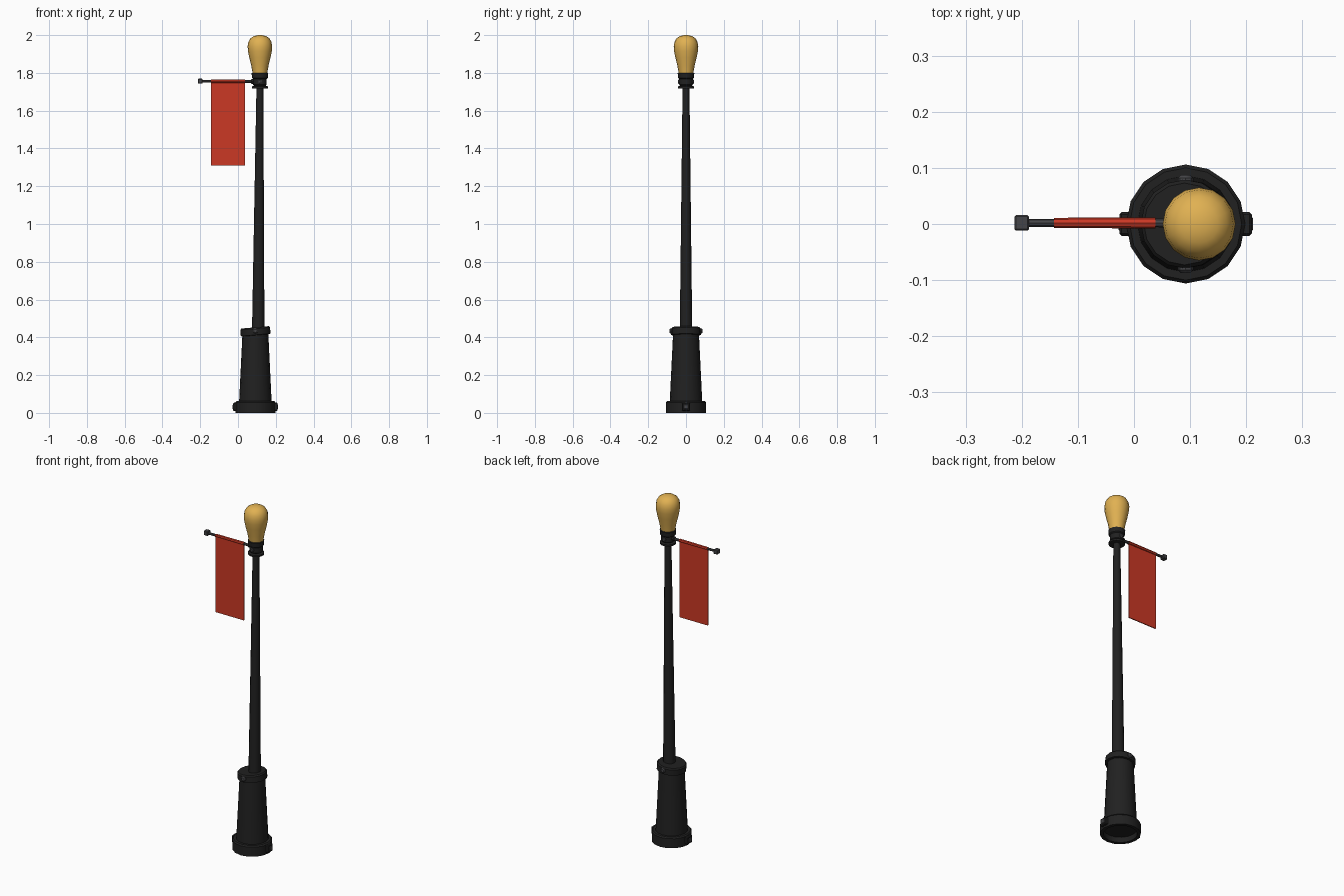
import bpy, bmesh
from math import cos, sin, pi, radians
from mathutils import Matrix, Vector

cube = bpy.data.objects.get("Cube")
if cube:
    bpy.data.objects.remove(cube)


def material(name, rgb):
    m = bpy.data.materials.new(name)
    m.use_nodes = True
    m.diffuse_color = (*rgb, 1)
    m.node_tree.nodes["Principled BSDF"].inputs["Base Color"].default_value = (*rgb, 1)
    return m


IRON = material("black iron", (0.015, 0.015, 0.015))
STEEL = material("dark steel", (0.06, 0.06, 0.065))
RED = material("red cloth", (0.6, 0.04, 0.018))
GLOW = material("amber glass", (0.75, 0.44, 0.085))


def finish(name, bm, mat, matrix=Matrix(), smooth=None):
    bmesh.ops.recalc_face_normals(bm, faces=bm.faces)
    me = bpy.data.meshes.new(name)
    bm.to_mesh(me)
    bm.free()
    me.materials.append(mat)
    ob = bpy.data.objects.new(name, me)
    ob.matrix_world = matrix
    bpy.context.collection.objects.link(ob)
    if smooth:
        bpy.ops.object.select_all(action="DESELECT")
        ob.select_set(True)
        bpy.context.view_layer.objects.active = ob
        bpy.ops.object.shade_smooth_by_angle(angle=radians(smooth))
    return ob


def lathe(name, profile, mat, matrix, sides=16, closed=False, smooth=35):
    """Revolve (radius, height) points; closed joins the last ring to the first."""
    bm = bmesh.new()
    rings = [[bm.verts.new((r * cos(2 * pi * i / sides), r * sin(2 * pi * i / sides), z))
              for i in range(sides)] for r, z in profile]
    pairs = list(zip(rings, rings[1:]))
    if closed:
        pairs.append((rings[-1], rings[0]))
    else:
        bm.faces.new(rings[0])
        bm.faces.new(rings[-1])
    for a, b in pairs:
        for i in range(sides):
            j = (i + 1) % sides
            bm.faces.new((a[i], a[j], b[j], b[i]))
    return finish(name, bm, mat, matrix, smooth)


def box(name, center, size, mat, bevel=0.0):
    bm = bmesh.new()
    bmesh.ops.create_cube(bm, size=1, matrix=Matrix.Diagonal((*size, 1)))
    if bevel:
        bmesh.ops.bevel(bm, geom=bm.edges[:], offset=bevel, segments=1, affect="EDGES")
    return finish(name, bm, mat, Matrix.Translation(center))


BASE_X, LAMP_X = 0.092, 0.116
base = Matrix.Translation((BASE_X, 0, 0))
lamp = Matrix.Translation((LAMP_X, 0, 0))

# Hollow foot ring with a bolt lug on each side
lathe("foot_ring", [(0.088, 0), (0.106, 0), (0.106, 0.055), (0.1, 0.062), (0.084, 0.062)],
      IRON, base, closed=True)
for side, name in ((-1, "right"), (1, "left")):
    box(name + "_foot_lug", (BASE_X + side * 0.107, 0, 0.032), (0.022, 0.042, 0.044), IRON, 0.004)
    box(name + "_foot_bolt", (BASE_X + side * 0.112, 0, 0.032), (0.016, 0.026, 0.026), STEEL, 0.003)

# Tapered pedestal and its slightly crooked collar
lathe("pedestal", [(0.087, 0.03), (0.086, 0.06), (0.068, 0.43)], IRON, base)
crooked = Matrix.Translation((0.092, 0, 0.432)) @ Matrix.Rotation(radians(-5), 4, "Y")
lathe("pedestal_collar", [(0.07, -0.021), (0.079, -0.019), (0.079, 0.014), (0.073, 0.021),
                          (0.05, 0.021)], IRON, crooked)
for side, name in ((-1, "front"), (1, "back")):
    turn = Matrix.Translation((BASE_X, side * 0.075, 0.434)) @ Matrix.Rotation(-side * pi / 2, 4, "X")
    lathe(name + "_collar_bolt", [(0.014, 0), (0.014, 0.007), (0.009, 0.012)], STEEL, turn, 8)

# Leaning, tapering pole
foot, top = Vector((0.107, 0, 0.43)), Vector((LAMP_X, 0, 1.74))
lean = Matrix.Translation(foot) @ (top - foot).to_track_quat("Z", "Y").to_matrix().to_4x4()
lathe("pole", [(0.033, 0), (0.018, (top - foot).length)], IRON, lean, 12)

# Lamp socket and bulb
lathe("lamp_socket", [(0.043, 1.718), (0.043, 1.728), (0.031, 1.732), (0.036, 1.738),
                      (0.036, 1.768), (0.042, 1.773), (0.044, 1.798), (0.036, 1.802)], IRON, lamp)
lathe("bulb", [(0.039, 1.8), (0.046, 1.84), (0.056, 1.88), (0.063, 1.915), (0.065, 1.94),
               (0.061, 1.964), (0.05, 1.983), (0.034, 1.994), (0.016, 1.999), (0.004, 2.0)],
      GLOW, lamp, 16, smooth=60)
for side, name in ((-1, "front"), (1, "back")):
    turn = Matrix.Translation((LAMP_X, side * 0.032, 1.753)) @ Matrix.Rotation(-side * pi / 2, 4, "X")
    lathe(name + "_socket_bolt", [(0.011, 0), (0.011, 0.008), (0.007, 0.011)], STEEL, turn, 8)

# Banner arm with end knob and wall bracket
ROD_Z = 1.755
along = Matrix.Translation((LAMP_X, 0.002, ROD_Z)) @ Matrix.Rotation(-pi / 2, 4, "Y")
lathe("banner_arm", [(0.008, 0.01), (0.007, 0.31)], STEEL, along, 8)
lathe("arm_bracket", [(0.013, 0.03), (0.013, 0.044), (0.009, 0.048)], IRON, along, 8)
box("arm_knob", (-0.2, 0.002, ROD_Z + 0.001), (0.026, 0.028, 0.026), STEEL, 0.003)

# Cloth: a sleeve around the arm and a hanging sheet
box("banner_sheet", (-0.0525, 0.002, 1.531), (0.181, 0.005, 0.442), RED)
sleeve = Matrix.Translation((0.038, 0.002, ROD_Z)) @ Matrix.Rotation(-pi / 2, 4, "Y")
lathe("banner_sleeve", [(0.01, 0), (0.009, 0.181)], RED, sleeve, 8)
